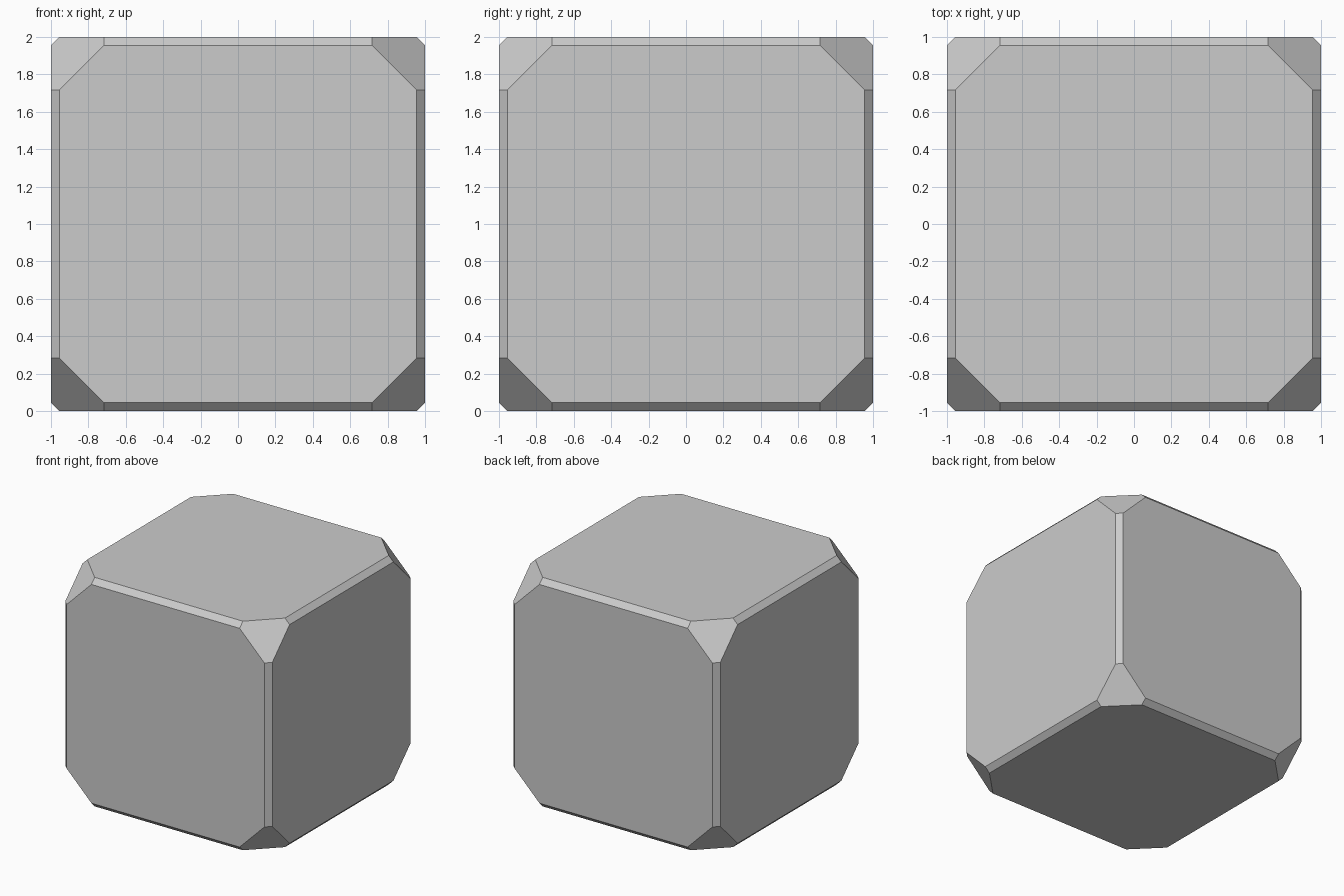
import bpy, bmesh, math
from itertools import permutations, product

if "Cube" in bpy.data.objects:
    bpy.data.objects.remove(bpy.data.objects["Cube"])

# Outer face distance, edge-chamfer line, corner-cut line
FACE, EDGE, CORNER = 1.0, 0.955, 0.716

bm = bmesh.new()

# Cube with chamfered edges and cut corners: every ordering and sign of the three distances
for p in permutations((FACE, EDGE, CORNER)):
    for s in product((-1, 1), repeat=3):
        bm.verts.new((p[0] * s[0], p[1] * s[1], p[2] * s[2] + 1))
bmesh.ops.convex_hull(bm, input=bm.verts[:])

# Merge the hull triangles into flat octagons, hexagons and strips
bmesh.ops.dissolve_limit(bm, angle_limit=math.radians(1), verts=bm.verts[:], edges=bm.edges[:])
bmesh.ops.recalc_face_normals(bm, faces=bm.faces[:])

mesh = bpy.data.meshes.new("chamfered_cube")
bm.to_mesh(mesh)
bm.free()
bpy.context.collection.objects.link(bpy.data.objects.new("chamfered_cube", mesh))
